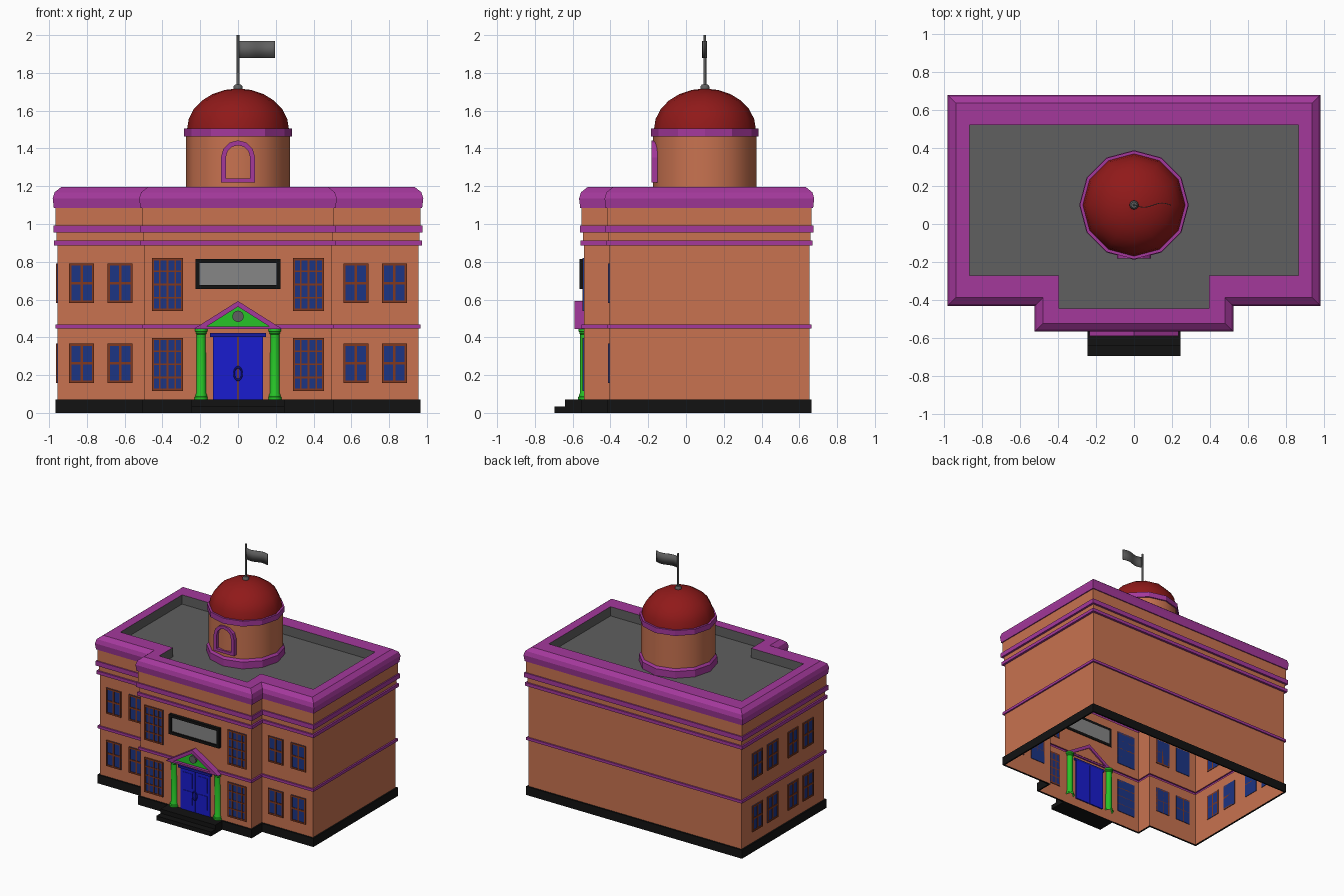
import bpy, bmesh
from math import sin, cos, pi, radians

if "Cube" in bpy.data.objects:
    bpy.data.objects.remove(bpy.data.objects["Cube"])


def mat(name, r, g, b):
    m = bpy.data.materials.new(name)
    m.diffuse_color = (r, g, b, 1)
    m.use_nodes = True
    m.node_tree.nodes["Principled BSDF"].inputs["Base Color"].default_value = m.diffuse_color
    return m


BRICK = mat("brick", .58, .17, .08)
TRIM = mat("purple_trim", .37, .04, .33)
RED = mat("dome_red", .28, .01, .01)
GREEN = mat("green", .02, .55, .02)
BLUE = mat("door_blue", .01, .012, .62)
NAVY = mat("door_detail", .008, .01, .35)
GLASS = mat("glass_blue", .012, .035, .23)
WOOD = mat("window_wood", .22, .04, .013)
BLACK = mat("black", .006, .006, .006)
GREY = mat("dark_grey", .115, .115, .115)
PALE = mat("sign_grey", .24, .24, .24)


def finish(name, bm, material, smooth=None):
    me = bpy.data.meshes.new(name)
    bm.to_mesh(me)
    bm.free()
    ob = bpy.data.objects.new(name, me)
    bpy.context.collection.objects.link(ob)
    me.materials.append(material)
    if smooth:
        bpy.ops.object.select_all(action='DESELECT')
        ob.select_set(True)
        bpy.context.view_layer.objects.active = ob
        bpy.ops.object.shade_smooth_by_angle(angle=radians(smooth))
    return ob


def loft(name, rings, material, cap=False, wrap=False, smooth=None):
    """Skin a row of equal-length point rings."""
    bm = bmesh.new()
    vs = [[bm.verts.new(p) for p in r] for r in rings]
    n = len(vs[0])
    for a, b in zip(vs, vs[1:] + (vs[:1] if wrap else [])):
        for i in range(n):
            j = (i + 1) % n
            bm.faces.new((a[i], a[j], b[j], b[i]))
    if cap:
        bm.faces.new(vs[-1])
    if wrap:
        bmesh.ops.recalc_face_normals(bm, faces=bm.faces)
    return finish(name, bm, material, smooth)


def boxes(name, items, material):
    bm = bmesh.new()
    for x0, x1, y0, y1, z0, z1 in items:
        r = bmesh.ops.create_cube(bm, size=1)
        bmesh.ops.scale(bm, vec=(x1 - x0, y1 - y0, z1 - z0), verts=r["verts"])
        bmesh.ops.translate(bm, vec=((x0 + x1) / 2, (y0 + y1) / 2, (z0 + z1) / 2), verts=r["verts"])
    return finish(name, bm, material)


def plan(z, hx, yb, yf, px, pf):
    """T-shaped footprint, counter-clockwise."""
    return [(x, y, z) for x, y in ((hx, yb), (-hx, yb), (-hx, yf), (-px, yf),
                                   (-px, pf), (px, pf), (px, yf), (hx, yf))]


def foot(d, z):
    return plan(z, .955 + d, .653 + d, -.405 - d, .497 + d, -.54 - d)


def circle(r, z, cx=0, cy=0, n=12):
    return [(cx + r * cos(2 * pi * i / n), cy + r * sin(2 * pi * i / n), z) for i in range(n)]


def lathe(name, profile, material, cx=0, cy=0, n=12, cap=True, smooth=40):
    return loft(name, [circle(r, z, cx, cy, n) for r, z in profile], material, cap, smooth=smooth)


def frame(name, outer, inner, yf, yb, material):
    """Closed moulding between two x-z outlines."""
    rings = [[(x, y, z) for x, z in o] for o, y in ((outer, yb), (outer, yf), (inner, yf), (inner, yb))]
    return loft(name, rings, material, wrap=True)


def rect(hx, z0, z1):
    return [(-hx, z0), (hx, z0), (hx, z1), (-hx, z1)]


# Storeys, string courses and plinth (open underneath)
def storey(name, d, z0, z1, material, proud=True):
    prof = [(0, z0), (d, z0), (d, z1), (0, z1)] if proud else [(d, z0), (d, z1)]
    loft(name, [foot(*p) for p in prof], material)


storey("plinth", .012, 0, .07, BLACK)
storey("ground_floor_wall", 0, .002, .446, BRICK, False)
storey("floor_course", .012, .446, .467, TRIM)
storey("upper_floor_wall", 0, .467, .886, BRICK, False)
storey("lower_cornice_course", .018, .886, .912, TRIM)
storey("frieze_wall", .005, .912, .955, BRICK, False)
storey("upper_cornice_course", .022, .955, .992, TRIM)
storey("parapet_wall", .012, .992, 1.085, BRICK)

# Rounded parapet coping and sunken roof
inner = (.865, .52, -.27, .395, -.445)
loft("parapet_coping", [foot(0, 1.085), foot(.02, 1.085), foot(.026, 1.135), foot(.016, 1.168),
                        foot(-.018, 1.195), plan(1.195, *inner)], TRIM)
loft("roof_deck", [plan(1.195, *inner), plan(1.12, *inner)], GREY, cap=True)

# Entrance steps
boxes("entrance_steps", [(-.245, .245, -.64, -.545, 0, .07), (-.245, .245, -.695, -.64, 0, .035)], BLACK)


# Windows
def window(name, loc, w, h, cols, rows, bar, rot=0):
    a, b, f = w / 2, h / 2, .012
    pane = boxes(name + "_glass", [(-a, a, -.004, .004, -b, b)], GLASS)
    bars = [(-a, -a + f, -.009, .004, -b, b), (a - f, a, -.009, .004, -b, b),
            (-a, a, -.009, .004, -b, -b + f), (-a, a, -.009, .004, b - f, b)]
    for i in range(1, cols):
        x = -a + w * i / cols
        bars.append((x - bar / 2, x + bar / 2, -.008, .004, -b, b))
    for i in range(1, rows):
        z = -b + h * i / rows
        bars.append((-a, a, -.008, .004, z - bar / 2, z + bar / 2))
    for ob in (pane, boxes(name + "_frame", bars, WOOD)):
        ob.location = loc
        ob.rotation_euler.z = rot


for z in (.263, .687):
    for x in (-.828, -.624, .624, .828):
        window("wing_window", (x, -.405, z), .132, .208, 2, 2, .014)
    for y in (.455, .26, 0, -.195):
        window("side_window", (-.955, y, z), .132, .208, 2, 2, .014, -pi / 2)
for z in (.257, .68):
    for x in (-.373, .373):
        window("bay_window", (x, -.54, z), .166, .28, 4, 4, .009)

# Sign board
frame("sign_frame", rect(.225, .655, .815), rect(.203, .677, .793), -.565, -.535, BLACK)
boxes("sign_panel", [(-.204, .204, -.553, -.535, .676, .794)], PALE)

# Double door
boxes("door_leaves", [(-.132, -.002, -.548, -.53, .07, .405), (.002, .132, -.548, -.53, .07, .405)], BLUE)
boxes("door_panels", [(s * .068 - .042, s * .068 + .042, -.552, -.54, z0, z1)
                      for s in (-1, 1) for z0, z1 in ((.12, .23), (.255, .375))], BLUE)
boxes("door_lintel", [(-.147, .147, -.56, -.53, .403, .422)], NAVY)
bpy.ops.mesh.primitive_torus_add(major_radius=.021, minor_radius=.004, major_segments=16,
                                 minor_segments=6, location=(0, -.555, .208), rotation=(pi / 2, 0, 0))
handle = bpy.context.object
handle.name = "door_handle"
handle.scale = (1, 1.6, 1)
handle.data.materials.append(NAVY)

# Columns
for x in (-.195, .195):
    lathe("entrance_column", [(.036, .07), (.036, .083), (.031, .088), (.031, .096), (.027, .104),
                              (.025, .415), (.03, .42), (.03, .428), (.034, .432), (.034, .445)],
          GREEN, x, -.535)

# Pediment with round medallion
frame("pediment_frame", [(-.235, .444), (.235, .444), (0, .592)],
      [(-.165, .458), (.165, .458), (0, .562)], -.59, -.53, TRIM)
bm = bmesh.new()
bm.faces.new([bm.verts.new((x, -.567, z)) for x, z in ((-.17, .456), (.17, .456), (0, .565))])
finish("pediment_field", bm, GREEN)
bpy.ops.mesh.primitive_cylinder_add(vertices=16, radius=.03, depth=.02, location=(0, -.572, .511),
                                    rotation=(pi / 2, 0, 0))
bpy.context.object.name = "pediment_medallion"
bpy.context.object.data.materials.append(GREY)

# Drum, bands and dome
C = .1
lathe("drum_base_band", [(.27, 1.12), (.288, 1.12), (.288, 1.175), (.272, 1.195)], TRIM, 0, C, cap=False, smooth=20)
lathe("drum_wall", [(.274, 1.12), (.274, 1.47)], BRICK, 0, C, cap=False)
lathe("drum_top_band", [(.27, 1.462), (.285, 1.462), (.285, 1.505), (.265, 1.505)], TRIM, 0, C, cap=False, smooth=20)
lathe("dome", [(.27 * cos(t), 1.5 + .217 * sin(t)) for t in (pi / 2 * i / 6 for i in range(6))] + [(.004, 1.717)],
      RED, 0, C)


# Arched drum opening
def arch(r, z0, zc):
    return [(-r, z0), (r, z0)] + [(r * cos(pi * i / 6), zc + r * sin(pi * i / 6)) for i in range(7)]


frame("drum_arch", arch(.09, 1.22, 1.353), arch(.064, 1.242, 1.353), -.182, -.14, TRIM)

# Flagpole and waving flag
lathe("pole_foot", [(.024, 1.705), (.024, 1.728), (.016, 1.738)], GREY, 0, C)
lathe("flagpole", [(.008, 1.73), (.007, 2)], GREY, 0, C, 8, smooth=50)
bm = bmesh.new()
cols = [[bm.verts.new((.005 + .19 * i / 12, C - .003 - .011 * sin(2 * pi * i / 12), z)) for z in (1.88, 1.97)]
        for i in range(13)]
for a, b in zip(cols, cols[1:]):
    bm.faces.new((a[0], b[0], b[1], a[1]))
flag = finish("flag", bm, GREY, 40)
flag.modifiers.new("thickness", 'SOLIDIFY').thickness = .004
